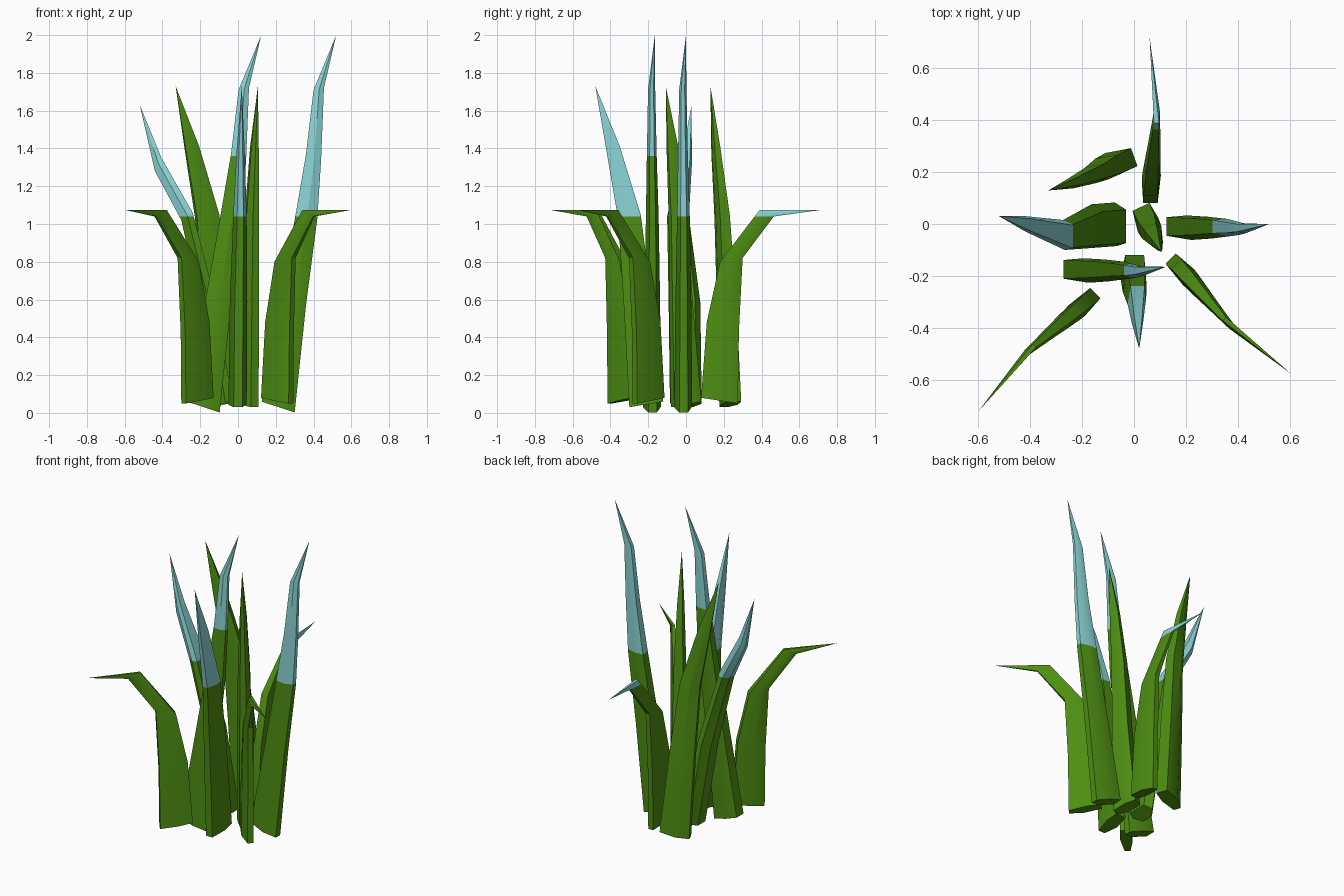
import bpy, bmesh, math
from mathutils import Vector

if "Cube" in bpy.data.objects:
    bpy.data.objects.remove(bpy.data.objects["Cube"])

def material(name, rgb):
    m = bpy.data.materials.new(name)
    m.diffuse_color = (*rgb, 1)
    m.use_nodes = True
    m.node_tree.nodes["Principled BSDF"].inputs["Base Color"].default_value = m.diffuse_color
    return m

GREEN = material("leaf green", (0.075, 0.27, 0.006))
BLUE = material("pale blue tip", (0.26, 0.66, 0.67))

# Side profiles: inner r, inner z, outer r, outer z, sideways offset, half thickness
TALL = [(0, .06, .175, .002, -.012, .045), (.10, .60, .235, .57, -.012, .04),
        (.18, 1.05, .295, 1.03, -.012, .032), (.235, 1.37, .315, 1.34, -.015, .025),
        (.275, 1.71, .33, 1.72, -.016, .018)]
MEDIUM = [(0, .06, .18, .03, 0, .046), (.06, .60, .21, .58, .005, .044),
          (.12, 1.05, .24, 1.03, .012, .034), (.23, 1.41, .30, 1.38, .015, .02)]
UPRIGHT = [(0, .06, .15, .03, 0, .045), (.05, .60, .16, .58, 0, .042),
           (.08, 1.05, .165, 1.03, 0, .034), (.125, 1.41, .18, 1.38, 0, .02)]
BENT = [(0, .08, .195, .05, 0, .035), (.03, .48, .20, .43, 0, .034),
        (.10, .80, .22, .82, -.005, .03), (.31, 1.075, .385, 1.04, -.022, .012)]
BROAD = [(0, .07, .08, .03, .005, .08), (.09, .60, .17, .57, .012, .08),
         (.21, 1.06, .27, 1.02, .045, .055), (.375, 1.35, .41, 1.28, 0, .028)]

# Six-sided cross-section: position inner to outer, share of half thickness
SECTION = [(0, -.75), (.55, -1.1), (1, -.5), (1, .5), (.45, 1), (0, .85)]

def blade(name, profile, tip, origin, angle, blue_from=None):
    a = math.radians(angle)
    out = Vector((math.cos(a), math.sin(a), 0))
    side = Vector((-out.y, out.x, 0))
    base = Vector((*origin, 0))
    place = lambda r, v, z: base + out * r + side * v + Vector((0, 0, z))
    bm = bmesh.new()
    rings = []
    for ri, zi, ro, zo, v, h in profile:
        rings.append([bm.verts.new(place(ri + (ro - ri) * u, v + h * w, zi + (zo - zi) * u))
                      for u, w in SECTION])
    n = len(SECTION)
    bm.faces.new(rings[0])
    for lo, hi in zip(rings, rings[1:]):
        for i in range(n):
            j = (i + 1) % n
            bm.faces.new((lo[i], lo[j], hi[j], hi[i]))
    # pointed end
    top = bm.verts.new(place(*tip))
    for i in range(n):
        bm.faces.new((rings[-1][i], rings[-1][(i + 1) % n], top))
    # clean horizontal colour line
    if blue_from:
        bmesh.ops.bisect_plane(bm, geom=bm.verts[:] + bm.edges[:] + bm.faces[:],
                               plane_co=(0, 0, blue_from), plane_no=(0, 0, 1))
        for f in bm.faces:
            f.material_index = int(f.calc_center_median().z > blue_from)
    bmesh.ops.recalc_face_normals(bm, faces=bm.faces[:])
    me = bpy.data.meshes.new(name)
    bm.to_mesh(me)
    bm.free()
    me.materials.append(GREEN)
    me.materials.append(BLUE)
    ob = bpy.data.objects.new(name, me)
    bpy.context.collection.objects.link(ob)
    bpy.ops.object.select_all(action='DESELECT')
    ob.select_set(True)
    bpy.context.view_layer.objects.active = ob
    bpy.ops.object.shade_smooth_by_angle(angle=math.radians(30))

# Tall blades
TALL_TIP = (.395, 0, 2.0)
blade("tall_blade_right", TALL, TALL_TIP, (.125, 0), 0, 1.04)
blade("tall_blade_front", TALL, TALL_TIP, (-.272, -.165), 0, 1.36)
# Medium blades
blade("medium_blade_front", MEDIUM, (.36, .02, 1.73), (0, -.12), -90, 1.04)
blade("medium_blade_back", MEDIUM, (.355, .01, 1.73), (0, .26), 200)
blade("upright_blade_centre", UPRIGHT, (.19, 0, 1.73), (.025, .065), -65)
# Drooping blades
BENT_TIP = (.64, .005, 1.075)
blade("bent_blade_back", BENT, BENT_TIP, (.065, .08), 90, 1.04)
blade("bent_blade_right", BENT, BENT_TIP, (.14, -.135), -44)
blade("bent_blade_left", BENT, BENT_TIP, (-.15, -.265), -135)
# Broad blade turned flat side outward
blade("broad_blade_left", BROAD, (.49, -.03, 1.63), (-.03, 0), 180, 1.04)
